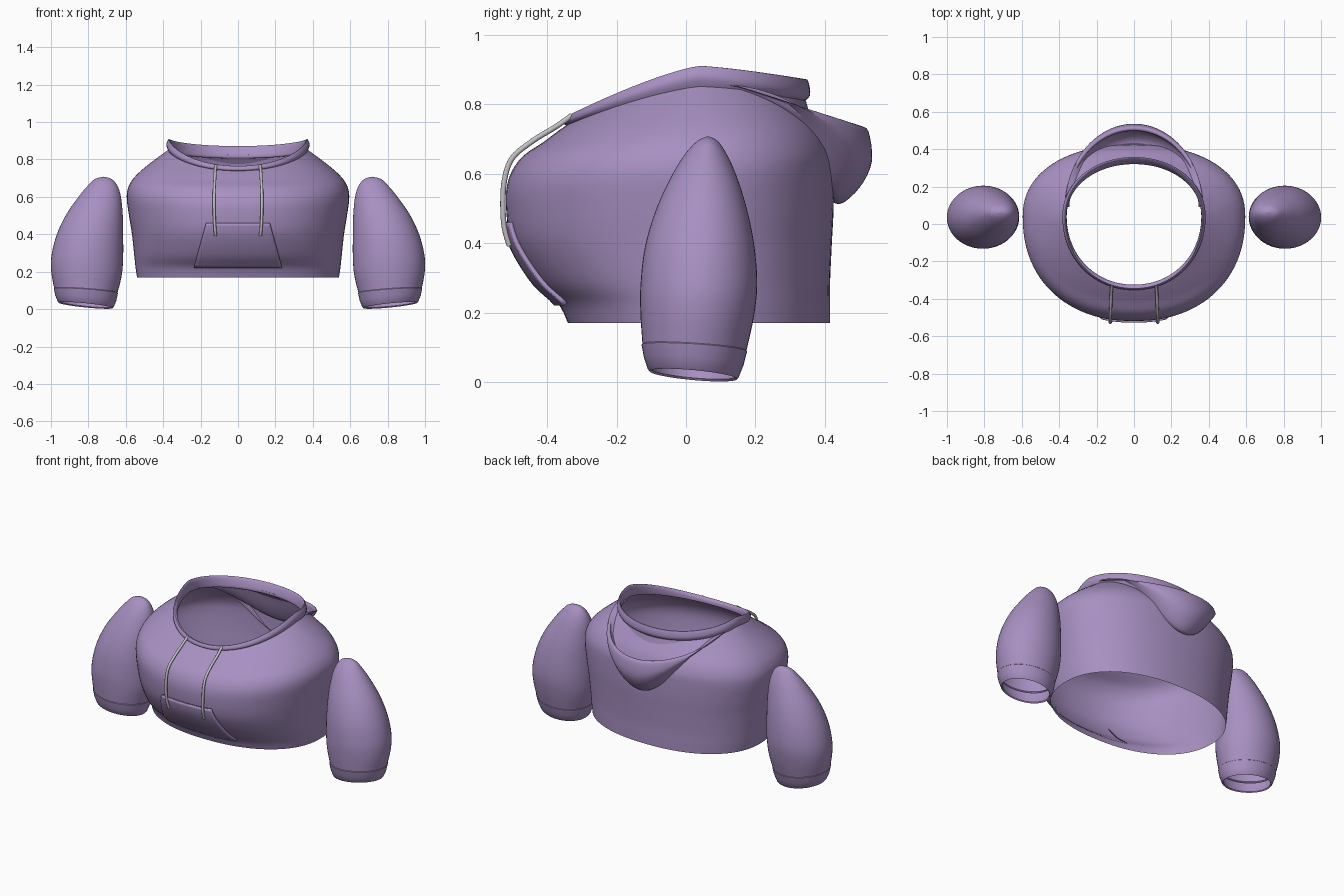
import bpy, bmesh, math

if "Cube" in bpy.data.objects:
    bpy.data.objects.remove(bpy.data.objects["Cube"])

def material(name, col):
    m = bpy.data.materials.new(name)
    m.diffuse_color = (*col, 1)
    m.use_nodes = True
    m.node_tree.nodes["Principled BSDF"].inputs["Base Color"].default_value = m.diffuse_color
    return m

FABRIC = material("fabric", (0.39, 0.28, 0.54))
CORD = material("cord", (0.55, 0.52, 0.57))
YC = 0.04          # y of the widest point of the body

def spline(rows, steps, closed=False):
    """Catmull-Rom interpolation of parameter rows."""
    n, out = len(rows), []
    pick = (lambda i: rows[i % n]) if closed else (lambda i: rows[max(0, min(n - 1, i))])
    for i in range(n if closed else n - 1):
        for s in range(steps):
            t = s / steps
            out.append([0.5 * (2*b + (c - a)*t + (2*a - 5*b + 4*c - d)*t*t + (3*b - a - 3*c + d)*t**3)
                        for a, b, c, d in zip(pick(i-1), pick(i), pick(i+1), pick(i+2))])
    if not closed:
        out.append(list(rows[-1]))
    return out

def skin(name, grid, close_u=True, close_v=False, angle=40):
    """Quad skin over a grid of points, smooth shaded."""
    bm = bmesh.new()
    vs = [[bm.verts.new(p) for p in row] for row in grid]
    nv, nu = len(grid), len(grid[0])
    for j in range(nv if close_v else nv - 1):
        for i in range(nu if close_u else nu - 1):
            k, l = (j + 1) % nv, (i + 1) % nu
            bm.faces.new((vs[j][i], vs[j][l], vs[k][l], vs[k][i]))
    bmesh.ops.remove_doubles(bm, verts=bm.verts, dist=1e-5)
    bmesh.ops.recalc_face_normals(bm, faces=bm.faces)
    me = bpy.data.meshes.new(name)
    bm.to_mesh(me)
    bm.free()
    ob = bpy.data.objects.new(name, me)
    bpy.context.collection.objects.link(ob)
    me.materials.append(FABRIC)
    bpy.ops.object.select_all(action='DESELECT')
    ob.select_set(True)
    bpy.context.view_layer.objects.active = ob
    bpy.ops.object.shade_smooth_by_angle(angle=math.radians(angle))
    return ob

def ring(row, yc, e=1.0, a0=0, a1=2*math.pi, n=96, full=True):
    """Row = half width, front y, back y, z front, z side, z back, z falloff."""
    w, yf, yb, zf, zs, zb, p = row
    pts = []
    for i in range(n if full else n + 1):
        a = a0 + (a1 - a0) * i / n
        c, s = math.cos(a), math.sin(a)
        c, s = math.copysign(abs(c)**e, c), math.copysign(abs(s)**e, s)
        y = yc + s * ((yb - yc) if s > 0 else (yc - yf))
        pts.append((w * c, y, zs + ((zb if s > 0 else zf) - zs) * abs(s)**p))
    return pts

# Torso
E = 0.9
body = spline([
    (.540, -.340, .415, .17, .17, .17, 1.3),
    (.548, -.368, .415, .225, .225, .225, 1.3),
    (.555, -.435, .415, .29, .29, .29, 1.3),
    (.567, -.500, .420, .40, .40, .40, 1.3),
    (.583, -.518, .425, .50, .50, .50, 1.3),
    (.595, -.512, .425, .58, .60, .60, 1.3),
    (.583, -.475, .420, .645, .66, .66, 1.3),
    (.545, -.412, .395, .69, .715, .72, 1.3),
    (.470, -.365, .355, .725, .78, .775, 1.3),
    (.368, -.328, .320, .75, .855, .825, 1.3)], 5)
skin("torso", [ring(r, YC, E) for r in body])

# Collar band round the neck opening
collar = spline([
    (.370, -.335, .330, .735, .845, .805, 1.3),
    (.383, -.353, .357, .745, .880, .825, 1.3),
    (.370, -.345, .350, .765, .910, .870, 1.3),
    (.361, -.328, .335, .757, .895, .858, 1.3),
    (.361, -.325, .320, .735, .845, .820, 1.3)], 4, True)
skin("collar", [ring(r, YC, .97) for r in collar], close_v=True)

# Hood hanging open behind the neck
hood = spline([
    (.350, 0, .400, 0, .850, .540, 3.0),
    (.355, 0, .442, 0, .850, .512, 3.0),
    (.364, 0, .500, 0, .853, .560, 2.6),
    (.368, 0, .535, 0, .858, .635, 2.0),
    (.368, 0, .525, 0, .868, .722, 1.1),
    (.358, 0, .500, 0, .866, .728, 1.1),
    (.352, 0, .490, 0, .850, .660, 1.6),
    (.346, 0, .430, 0, .842, .610, 2.0),
    (.346, 0, .385, 0, .842, .680, 2.0),
    (.346, 0, .345, 0, .845, .810, 1.5)], 4)
skin("hood", [ring(r, .09, 1, 0, math.pi, 64, False) for r in hood], close_u=False)

# Sleeves: rows of inner x, outer x, front y, back y, z, tilt
def oval(r, n=48):
    x0, x1, y0, y1, z, tilt = r
    cx, cy = (x0 + x1) / 2, (y0 + y1) / 2
    pts = []
    for i in range(n):
        a = 2 * math.pi * i / n
        dx, dy = (x1 - x0) / 2 * math.cos(a), (y1 - y0) / 2 * math.sin(a)
        pts.append((cx + dx, cy + dy, z + tilt * (dx - .9 * dy)))
    return pts

def mirrored(ob):
    ob.modifiers.new("mirror", 'MIRROR')

sleeve = spline([
    (.645, .982, -.125, .173, .095, .07),
    (.621, .998, -.131, .195, .19, .03),
    (.614, .998, -.131, .205, .28, 0),
    (.614, .972, -.118, .197, .39, 0),
    (.616, .922, -.085, .175, .50, 0),
    (.626, .853, -.038, .143, .60, 0),
    (.645, .803, .000, .115, .66, 0),
    (.675, .765, .034, .090, .695, 0),
    (.717, .717, .063, .063, .708, 0)], 5)
mirrored(skin("sleeve", [oval(r) for r in sleeve]))
cuff = [
    (.648, .979, -.122, .170, .106, .07),
    (.642, .985, -.128, .176, .098, .07),
    (.650, .977, -.121, .166, .060, .08),
    (.664, .964, -.110, .152, .026, .10),
    (.669, .959, -.105, .147, .020, .10),
    (.674, .954, -.100, .142, .026, .10),
    (.660, .967, -.111, .156, .060, .08),
    (.653, .974, -.117, .165, .095, .07)]
mirrored(skin("cuff", [oval(r) for r in cuff]))

# Front pocket laid over the torso surface
def front_y(x, z):
    for a, b in zip(body, body[1:]):
        if a[4] <= z <= b[4]:
            t = (z - a[4]) / (b[4] - a[4])
            w, yf = a[0] + (b[0] - a[0]) * t, a[1] + (b[1] - a[1]) * t
            s = math.sqrt(1 - (abs(x) / w)**(2 / E))
            return YC - (YC - yf) * s**E

grid = []
for j in range(17):
    t = j / 16
    z, half = .225 + .235 * t, .235 - .065 * t
    xs = [half * (i / 12 - 1) for i in range(25)]
    grid.append([(x, front_y(x, z) - .007, z) for x in xs])
pocket = skin("front_pocket", grid, close_u=False)
solid = pocket.modifiers.new("thickness", 'SOLIDIFY')
solid.thickness, solid.offset = .012, 0

# Drawstrings
for side in (-1, 1):
    cu = bpy.data.curves.new("drawstring", 'CURVE')
    cu.dimensions = '3D'
    cu.bevel_depth, cu.bevel_resolution, cu.use_fill_caps = .008, 3, True
    path = spline([(.118, -.328, .768), (.122, -.375, .735), (.124, -.440, .695), (.127, -.500, .645),
                   (.128, -.523, .58), (.127, -.527, .50), (.124, -.522, .44), (.120, -.508, .392)], 5)
    sp = cu.splines.new('POLY')
    sp.points.add(len(path) - 1)
    for pt, (x, y, z) in zip(sp.points, path):
        pt.co = (side * x, y, z, 1)
    cu.materials.append(CORD)
    bpy.context.collection.objects.link(bpy.data.objects.new("drawstring", cu))
